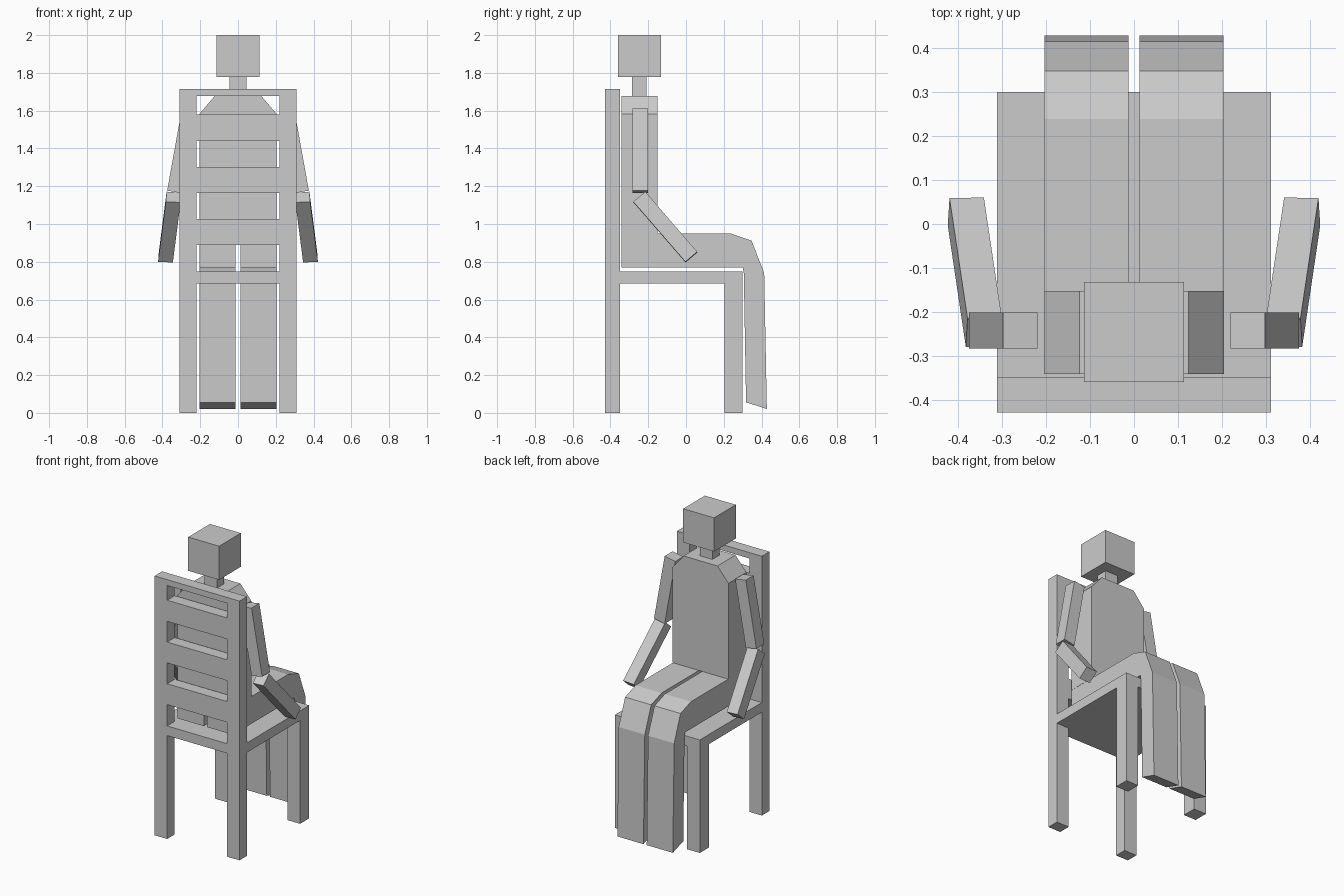
import bpy, bmesh
from mathutils import Vector

if "Cube" in bpy.data.objects:
    bpy.data.objects.remove(bpy.data.objects["Cube"])


def make(name, bm):
    bmesh.ops.recalc_face_normals(bm, faces=bm.faces)
    me = bpy.data.meshes.new(name)
    bm.to_mesh(me)
    bm.free()
    ob = bpy.data.objects.new(name, me)
    bpy.context.collection.objects.link(ob)
    return ob


def extrude(name, outline, offset):
    """Closed outline swept along an offset vector."""
    bm = bmesh.new()
    face = bm.faces.new([bm.verts.new(p) for p in outline])
    out = bmesh.ops.extrude_face_region(bm, geom=[face], use_keep_orig=True)
    for v in out["geom"]:
        if isinstance(v, bmesh.types.BMVert):
            v.co += Vector(offset)
    return make(name, bm)


def box(name, x, y, z):
    pts = [(x[0], y[0], z[0]), (x[1], y[0], z[0]), (x[1], y[1], z[0]), (x[0], y[1], z[0])]
    return extrude(name, pts, (0, 0, z[1] - z[0]))


def mirror(ob):
    ob.modifiers.new("mirror", 'MIRROR').use_axis[0] = True
    return ob


# Chair
BACK = (-0.428, -0.349)
POST = (0.219, 0.311)
mirror(box("back_post", POST, BACK, (0, 1.716)))
mirror(box("front_leg", POST, (0.205, 0.30), (0, 0.684)))
box("seat", (-0.311, 0.311), (-0.349, 0.30), (0.684, 0.748))
bars = [(0.684, 0.748), (0.889, 1.027), (1.165, 1.303), (1.44, 1.58), (1.677, 1.716)]
for i, z in enumerate(bars):
    box(f"back_slat_{i + 1}", (-0.219, 0.219), BACK, z)

# Head, neck and torso with sloped shoulders
box("head", (-0.113, 0.113), (-0.359, -0.132), (1.777, 2.0))
box("neck", (-0.046, 0.046), (-0.286, -0.21), (1.677, 1.777))
torso = [(-0.204, 0.949), (0.204, 0.949), (0.204, 1.583),
         (0.124, 1.677), (-0.124, 1.677), (-0.204, 1.583)]
extrude("torso", [(x, -0.341, z) for x, z in torso], (0, 0.189, 0))

# Bent legs
leg = [(-0.341, 0.769), (-0.341, 0.949), (0.238, 0.949), (0.347, 0.912), (0.414, 0.74),
       (0.428, 0.021), (0.318, 0.056), (0.306, 0.74), (0.301, 0.769)]
mirror(extrude("leg", [(0.012, y, z) for y, z in leg], (0.191, 0, 0)))

# Arms
upper = [(0.219, 1.597), (0.297, 1.611), (0.375, 1.177), (0.297, 1.163)]
mirror(extrude("upper_arm", [(x, -0.283, z) for x, z in upper], (0, 0.082, 0)))
fore = [(0.304, -0.278, 1.114), (0.300, -0.214, 1.167), (0.341, 0.060, 0.849), (0.345, -0.002, 0.796)]
mirror(extrude("forearm", fore, (0.078, -0.001, 0.004)))
